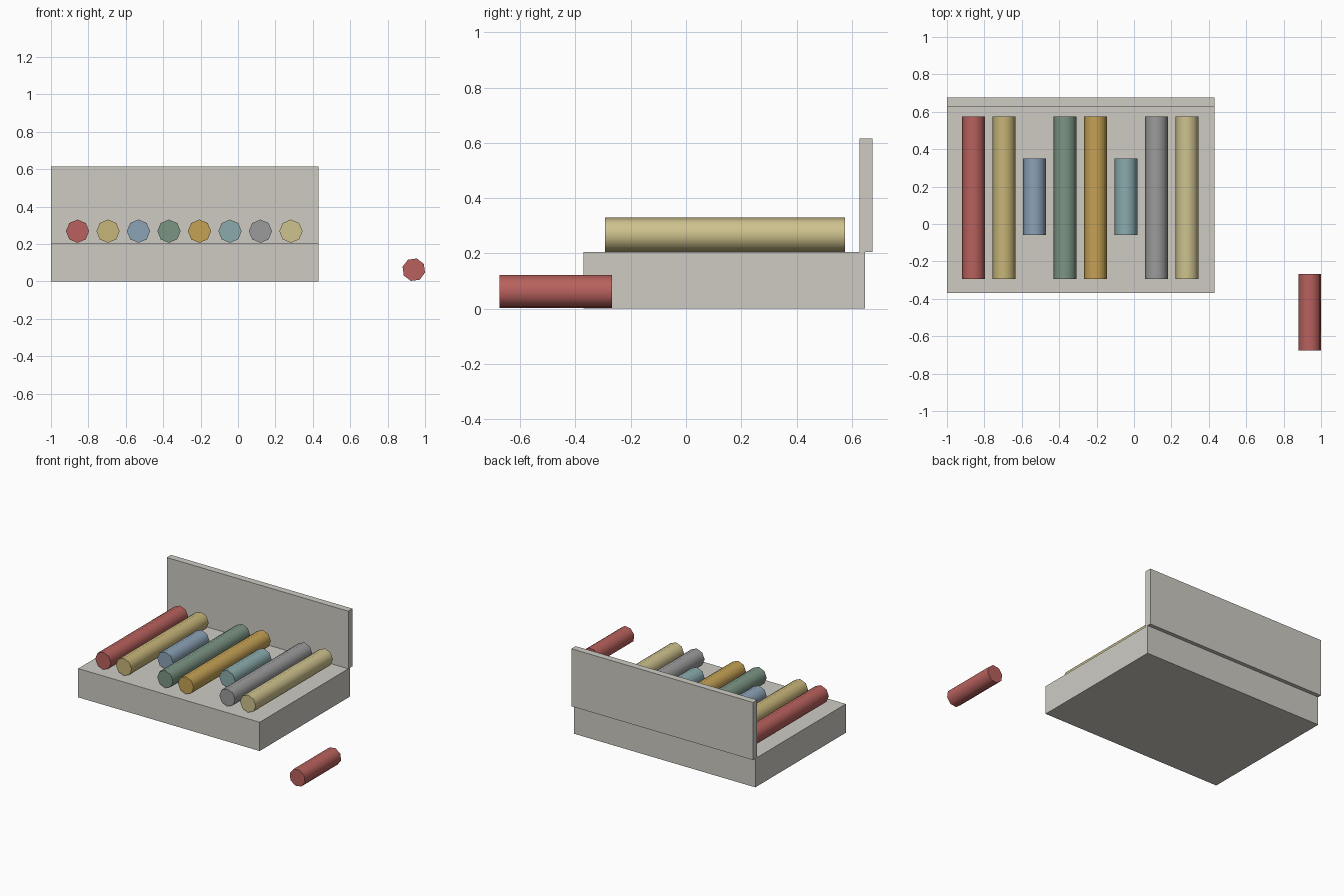
import bpy
from math import radians

if "Cube" in bpy.data.objects:
    bpy.data.objects.remove(bpy.data.objects["Cube"])


def paint(obj, name, rgb):
    mat = bpy.data.materials.get(name) or bpy.data.materials.new(name)
    mat.diffuse_color = (*rgb, 1)
    mat.use_nodes = True
    mat.node_tree.nodes["Principled BSDF"].inputs["Base Color"].default_value = mat.diffuse_color
    obj.data.materials.append(mat)


def box(name, lo, hi):
    bpy.ops.mesh.primitive_cube_add(size=1, location=[(a + b) / 2 for a, b in zip(lo, hi)])
    obj = bpy.context.object
    obj.name = name
    obj.scale = [b - a for a, b in zip(lo, hi)]
    bpy.ops.object.transform_apply(location=False, rotation=False, scale=True)
    paint(obj, "stone", (0.62, 0.60, 0.55))


def rod(name, x, z, y0, y1, color, roll=0.0):
    bpy.ops.mesh.primitive_cylinder_add(vertices=8, radius=0.062, depth=y1 - y0)
    obj = bpy.context.object
    obj.name = name
    obj.rotation_euler = (radians(90), radians(roll), 0)
    obj.location = (x, (y0 + y1) / 2, z)
    bpy.ops.object.shade_smooth_by_angle(angle=radians(50))
    paint(obj, color, COLORS[color])


COLORS = {
    "red": (0.48, 0.12, 0.11), "sand": (0.57, 0.46, 0.19),
    "blue": (0.26, 0.36, 0.47), "green": (0.20, 0.30, 0.23),
    "ochre": (0.56, 0.36, 0.09), "teal": (0.26, 0.41, 0.42),
    "grey": (0.33, 0.33, 0.33), "straw": (0.62, 0.54, 0.27),
}

# Tray and upright back panel
box("tray_base", (-1, -0.37, 0), (0.43, 0.648, 0.205))
box("back_panel", (-1, 0.627, 0.205), (0.43, 0.675, 0.615))

# Row of rods, long and short
LONG, SHORT = (-0.293, 0.575), (-0.06, 0.35)
for i, color in enumerate(COLORS):
    span = SHORT if color in ("blue", "teal") else LONG
    rod(f"rod_{color}", -0.858 + 0.163 * i, 0.268, *span, color)

# Loose rod beside the tray, rolled slightly
rod("loose_rod", 0.94, 0.062, -0.675, -0.268, "red", roll=15)
